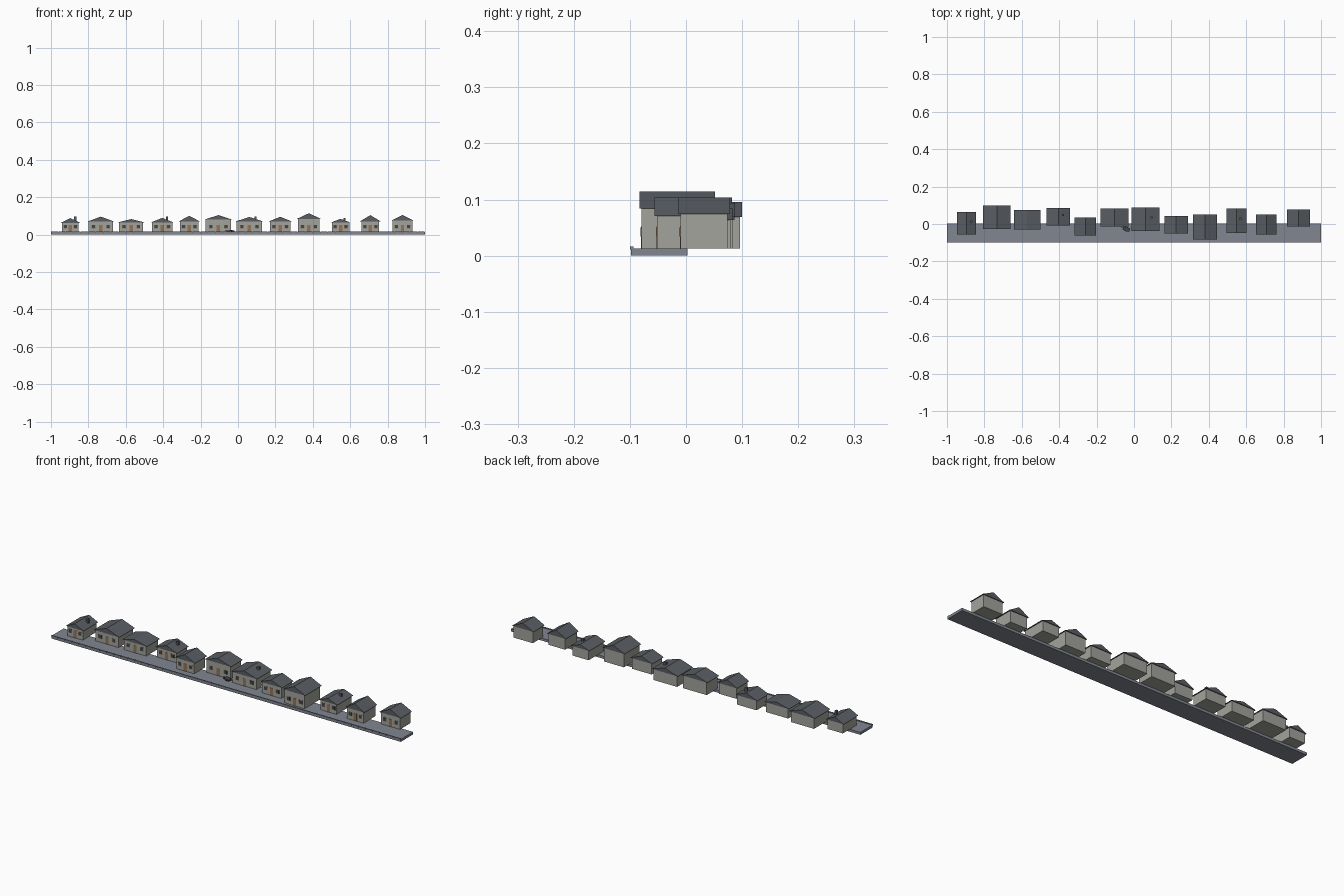
import bpy, bmesh, math

if "Cube" in bpy.data.objects:
    bpy.data.objects.remove(bpy.data.objects["Cube"])


def material(name, rgb):
    m = bpy.data.materials.new(name)
    m.diffuse_color = (*rgb, 1)
    m.use_nodes = True
    m.node_tree.nodes["Principled BSDF"].inputs["Base Color"].default_value = m.diffuse_color
    return m


WALL = material("plaster", (0.36, 0.37, 0.33))
ROOF = material("slate", (0.10, 0.11, 0.125))
STREET = material("paving", (0.22, 0.24, 0.28))
WOOD = material("timber", (0.30, 0.17, 0.09))
GLASS = material("dark_glass", (0.05, 0.06, 0.075))
DARK = material("dark_iron", (0.06, 0.06, 0.06))


def finish(bm, name, mat):
    bmesh.ops.recalc_face_normals(bm, faces=bm.faces)
    mesh = bpy.data.meshes.new(name)
    bm.to_mesh(mesh)
    bm.free()
    ob = bpy.data.objects.new(name, mesh)
    bpy.context.collection.objects.link(ob)
    mesh.materials.append(mat)
    return ob


def box(name, x0, x1, y0, y1, z0, z1, mat):
    bm = bmesh.new()
    bmesh.ops.create_cube(bm, size=1)
    for v in bm.verts:
        v.co = ((x0 + x1) / 2 + v.co.x * (x1 - x0),
                (y0 + y1) / 2 + v.co.y * (y1 - y0),
                (z0 + z1) / 2 + v.co.z * (z1 - z0))
    return finish(bm, name, mat)


def prism(name, x0, x1, y0, y1, z_eave, z_top, mat):
    bm = bmesh.new()
    profile = [(x0, z_eave), (x1, z_eave), ((x0 + x1) / 2, z_top)]
    face = bm.faces.new([bm.verts.new((x, y0, z)) for x, z in profile])
    ext = bmesh.ops.extrude_face_region(bm, geom=[face], use_keep_orig=True)
    for v in ext["geom"]:
        if isinstance(v, bmesh.types.BMVert):
            v.co.y = y1
    return finish(bm, name, mat)


G = 0.013  # street level

# Street slab and the row of kerb stones along its front edge
box("street", -1, 1, -0.098, 0.003, 0, G, STREET)
stone = box("kerb_stones", -1, -0.962, -0.1, -0.094, 0.011, 0.0165, STREET)
array = stone.modifiers.new("row", 'ARRAY')
array.count = 50
array.use_relative_offset = False
array.use_constant_offset = True
array.constant_offset_displace = (0.04, 0, 0)

# Roof outline x0, x1, y0, y1, eave height, ridge height, chimney x and top
HOUSES = [
    (-0.947, -0.845, -0.056, 0.064, 0.063, 0.088, (-0.870, 0.096)),
    (-0.807, -0.660, -0.027, 0.100, 0.069, 0.096, None),
    (-0.642, -0.500, -0.030, 0.076, 0.065, 0.083, None),
    (-0.468, -0.342, -0.009, 0.086, 0.064, 0.089, (-0.380, 0.097)),
    (-0.318, -0.203, -0.062, 0.036, 0.070, 0.100, None),
    (-0.180, -0.030, -0.014, 0.082, 0.080, 0.104, None),
    (-0.014, 0.136, -0.038, 0.087, 0.070, 0.094, (0.093, 0.096)),
    (0.163, 0.288, -0.051, 0.043, 0.070, 0.095, None),
    (0.315, 0.443, -0.083, 0.052, 0.084, 0.114, None),
    (0.495, 0.602, -0.048, 0.083, 0.064, 0.084, (0.570, 0.088)),
    (0.653, 0.762, -0.056, 0.050, 0.071, 0.104, None),
    (0.818, 0.941, -0.014, 0.078, 0.074, 0.104, None),
]

for i, (x0, x1, y0, y1, ze, zt, chimney) in enumerate(HOUSES, 1):
    tag = f"_{i:02d}"
    o = 0.004
    cx, w = (x0 + x1) / 2, x1 - x0
    f = y0 + o
    box("house_walls" + tag, x0 + 0.007, x1 - 0.007, f, y1 - o, G, ze + 0.001, WALL)
    prism("gable_roof" + tag, x0, x1, y0, y1, ze, zt, ROOF)
    # door with a timber leaf, flanked by two framed windows
    box("door" + tag, cx - 0.009, cx + 0.009, f - 0.001, f + 0.002, G, 0.052, WOOD)
    for s, side in ((-1, "left"), (1, "right")):
        wx = cx + s * w * 0.27
        box(f"window_frame_{side}" + tag, wx - 0.010, wx + 0.010,
            f - 0.001, f + 0.002, 0.032, 0.052, WOOD)
        box(f"window_pane_{side}" + tag, wx - 0.008, wx + 0.008,
            f - 0.0018, f + 0.002, 0.034, 0.050, GLASS)
    # chimney rising through the right-hand slope
    if chimney:
        hx, top = chimney
        cy = (y0 + y1) / 2 + 0.01
        box("chimney" + tag, hx - 0.006, hx + 0.006, cy - 0.006, cy + 0.006,
            ze, top, ROOF)

# Small low cart left in the street, with a shaft and two wheels
parts = [box("cart_bed", -0.022, 0.016, -0.010, 0.010, 0.004, 0.010, DARK),
         box("cart_shaft", -0.032, -0.02, -0.002, 0.002, 0.005, 0.008, DARK)]
for y in (-0.011, 0.011):
    bm = bmesh.new()
    bmesh.ops.create_cone(bm, cap_ends=True, segments=10, radius1=0.006,
                          radius2=0.006, depth=0.002)
    wheel = finish(bm, "cart_wheel", DARK)
    wheel.rotation_euler.x = math.pi / 2
    wheel.location = (0.0, y, 0.006)
    parts.append(wheel)
root = bpy.data.objects.new("cart", None)
bpy.context.collection.objects.link(root)
root.location = (-0.038, -0.028, G)
root.rotation_euler.z = math.radians(-20)
for p in parts:
    p.parent = root
